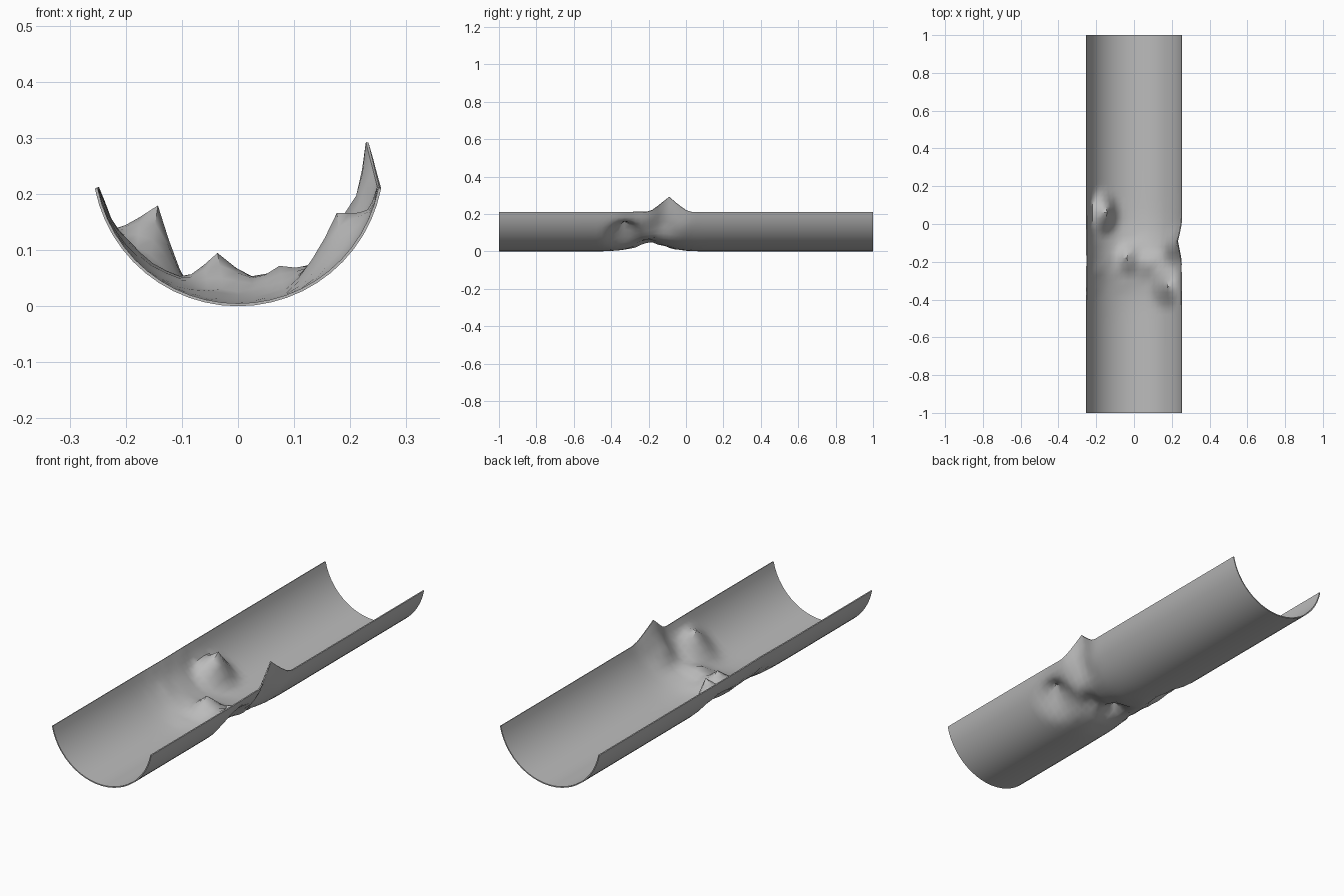
import bpy, bmesh, math
from mathutils import Vector, noise

if "Cube" in bpy.data.objects:
    bpy.data.objects.remove(bpy.data.objects["Cube"])

R = 0.26                       # outer radius of the half pipe
A = math.acos(0.05 / R)        # half opening angle
N = 24                         # segments round the arc
DS = 2 * A * R / N

# Dents: (arc position, y, arc radius, y radius, push x, push z)
DENTS = [
    (-0.179, 0.06, 0.10, 0.13, 0.020, 0.115),   # tall left peak
    (-0.030, -0.18, 0.085, 0.10, -0.010, 0.060),  # centre peak
    (0.089, -0.21, 0.085, 0.09, -0.005, 0.030),   # low right lump
    (0.209, -0.33, 0.12, 0.12, -0.005, 0.080),    # right peak
    (0.358, -0.09, 0.10, 0.11, -0.020, 0.080),    # rim spike
    (0.268, -0.12, 0.10, 0.11, -0.020, 0.030),    # dent under the spike
]


def place(angle, y):
    s = R * angle
    p = Vector((R * math.sin(angle), y, R - R * math.cos(angle)))
    inward = Vector((-math.sin(angle), 0, math.cos(angle)))
    # broad hollow and crumpling round the damage
    rough = math.exp(-((y + 0.18) / 0.16) ** 2)
    hollow = 0.028 * math.exp(-((y + 0.19) / 0.13) ** 2 - (s / 0.22) ** 2)
    crumple = 0.012 * rough * abs(noise.noise(Vector((s * 14, y * 14, 3.1))))
    edge = 0.35 if abs(angle) > A * 0.95 else 1.0
    p += inward * (hollow + crumple * edge)
    for cs, cy, rs, ry, dx, dz in DENTS:
        d = math.hypot((s - round(cs / DS) * DS) / rs, (y - cy) / ry)
        if d < 1:
            p += Vector((dx, 0, dz)) * (1 - d) ** 1.25
    return p


# Fine rows only where the metal is damaged
ys = [-1.0, -0.8] + [-0.6 + 0.03 * k for k in range(32)] + [0.55, 1.0]
bm = bmesh.new()
rows = []
for y in ys:
    flat = y < -0.7 or y > 0.5
    row = []
    for i in range(N + 1):
        a = -A + 2 * A * i / N
        co = place(a, y)
        if flat:
            co = Vector((R * math.sin(a), y, R - R * math.cos(a)))
        row.append(bm.verts.new(co))
    rows.append(row)
for r0, r1 in zip(rows, rows[1:]):
    for i in range(N):
        bm.faces.new((r0[i], r1[i], r1[i + 1], r0[i + 1]))

mesh = bpy.data.meshes.new("dented_half_pipe")
bm.to_mesh(mesh)
bm.free()
pipe = bpy.data.objects.new("dented_half_pipe", mesh)
bpy.context.collection.objects.link(pipe)

# Plain grey metal
grey = bpy.data.materials.new("grey metal")
grey.diffuse_color = (0.5, 0.5, 0.5, 1)
grey.use_nodes = True
grey.node_tree.nodes["Principled BSDF"].inputs["Base Color"].default_value = grey.diffuse_color
mesh.materials.append(grey)

# Thin wall, thickened inwards
wall = pipe.modifiers.new("wall", 'SOLIDIFY')
wall.thickness = 0.005
wall.offset = -1

bpy.context.view_layer.objects.active = pipe
pipe.select_set(True)
bpy.ops.object.modifier_apply(modifier="wall")
bpy.ops.object.shade_smooth_by_angle(angle=math.radians(40))
